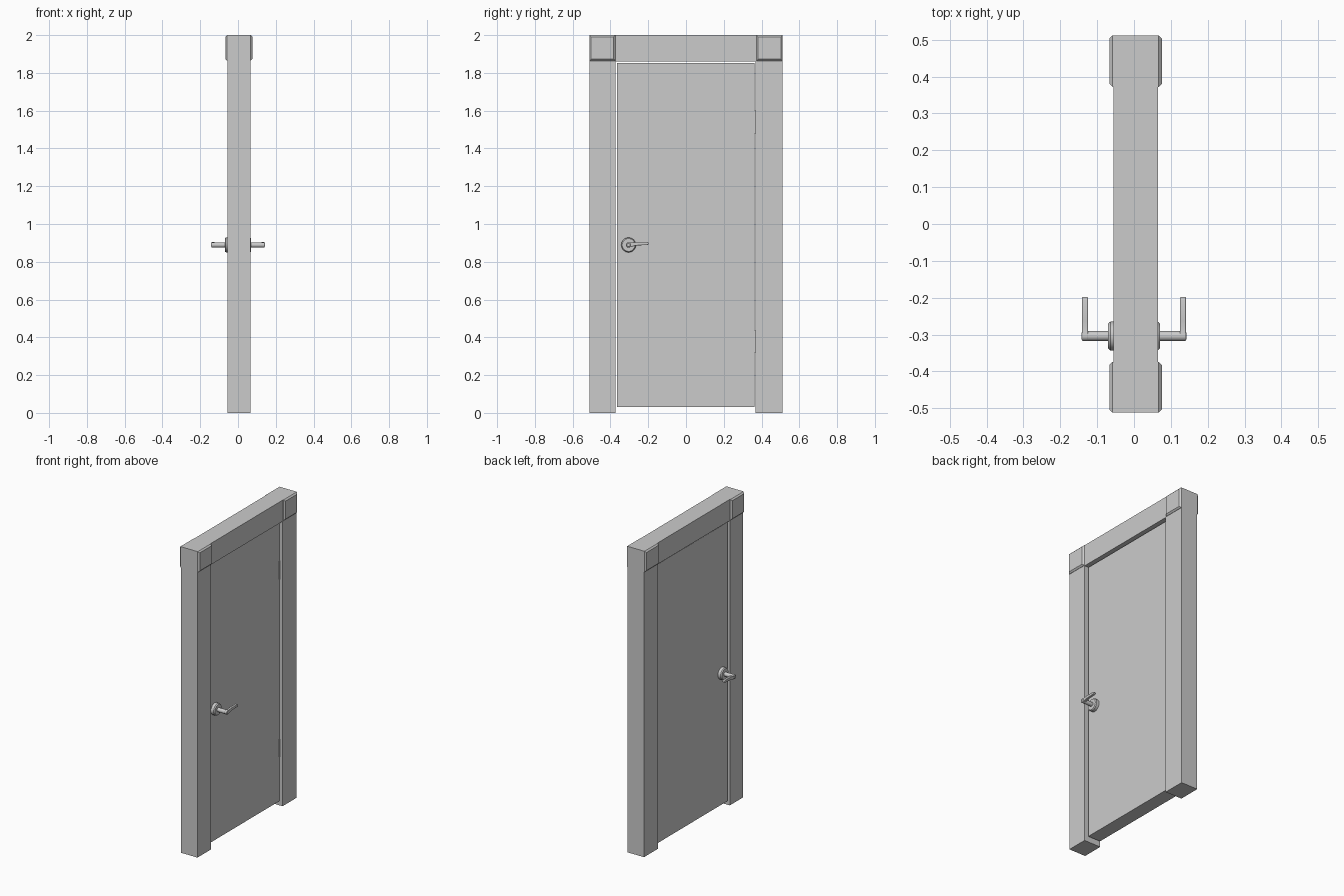
import bpy, bmesh, math
from mathutils import Matrix

if "Cube" in bpy.data.objects:
    bpy.data.objects.remove(bpy.data.objects["Cube"])


def finish(name, bm, smooth=False):
    bmesh.ops.recalc_face_normals(bm, faces=bm.faces)
    me = bpy.data.meshes.new(name)
    bm.to_mesh(me)
    bm.free()
    ob = bpy.data.objects.new(name, me)
    bpy.context.collection.objects.link(ob)
    if smooth:
        bpy.ops.object.select_all(action='DESELECT')
        ob.select_set(True)
        bpy.context.view_layer.objects.active = ob
        bpy.ops.object.shade_smooth_by_angle(angle=math.radians(35))
    return ob


def box(name, x, y, z, chamfer=0.0):
    bm = bmesh.new()
    bmesh.ops.create_cube(bm, size=1)
    for v in bm.verts:
        v.co = [r[0] if c < 0 else r[1] for c, r in zip(v.co, (x, y, z))]
    if chamfer:  # chamfer only the outlines of the front and back faces
        mid = sum(x) / 2
        edges = [e for e in bm.edges
                 if (e.verts[0].co.x - mid) * (e.verts[1].co.x - mid) > 0]
        bmesh.ops.bevel(bm, geom=edges, offset=chamfer, segments=1, affect='EDGES')
    return finish(name, bm)


def lathe_x(name, profile, y, z, segments=32):
    """Revolve (x, radius) points about the x axis."""
    bm = bmesh.new()
    rings = [[bm.verts.new((x, y + r * math.cos(a), z + r * math.sin(a)))
              for a in (2 * math.pi * i / segments for i in range(segments))]
             for x, r in profile]
    for a, b in zip(rings, rings[1:]):
        for i in range(segments):
            j = (i + 1) % segments
            bm.faces.new((a[i], a[j], b[j], b[i]))
    bm.faces.new(rings[0])
    bm.faces.new(rings[-1])
    return finish(name, bm, True)


def lever(name, x0, x1, y, z):
    """Tapered, slightly rising lever with rounded head and tip."""
    pts = []
    for i in range(13):
        a = math.radians(60 + 240 * i / 12)
        pts.append((y + 0.014 * math.cos(a), z + 0.014 * math.sin(a)))
    pts.append((y + 0.04, z - 0.003))
    for i in range(9):
        a = math.radians(-90 + 180 * i / 8)
        pts.append((y + 0.098 + 0.008 * math.cos(a), z + 0.008 + 0.008 * math.sin(a)))
    pts.append((y + 0.04, z + 0.016))
    bm = bmesh.new()
    face = bm.faces.new([bm.verts.new((x0, py, pz)) for py, pz in pts])
    new = bmesh.ops.extrude_face_region(bm, geom=[face])['geom']
    bmesh.ops.translate(bm, vec=(x1 - x0, 0, 0),
                        verts=[v for v in new if isinstance(v, bmesh.types.BMVert)])
    ob = finish(name, bm, True)
    mod = ob.modifiers.new("soft_edges", 'BEVEL')
    mod.width, mod.segments, mod.limit_method = 0.002, 2, 'ANGLE'
    mod.angle_limit = math.radians(50)
    return ob


# Frame: jambs, header and chamfered corner blocks
FRAME_X = (-0.055, 0.065)
for side, y in (("left", (-0.512, -0.374)), ("right", (0.367, 0.512))):
    box(side + "_jamb", FRAME_X, y, (0, 1.866))
for side, y in (("left", (-0.512, -0.374)), ("right", (0.372, 0.512))):
    box(side + "_corner_block", (-0.067, 0.076), y, (1.864, 2.0), 0.009)
box("header", FRAME_X, (-0.376, 0.374), (1.861, 2.0))

# Door panel, recessed in the frame
box("door_panel", (-0.045, 0.045), (-0.364, 0.362), (0.03, 1.852))

# Hinges in the gap on the right-hand side
for name, z in (("lower_hinge", (0.32, 0.435)), ("upper_hinge", (1.48, 1.6))):
    box(name, (-0.04, 0.048), (0.361, 0.3675), z)

# Lever handles on both faces
HY, HZ = -0.304, 0.889
for side, s in (("front", 1), ("back", -1)):
    lathe_x(side + "_handle_rose",
            [(s * 0.044, 0.039), (s * 0.064, 0.039), (s * 0.07, 0.034)], HY, HZ)
    lathe_x(side + "_handle_spindle",
            [(s * 0.06, 0.0135), (s * 0.138, 0.0135), (s * 0.142, 0.009)], HY, HZ, 24)
    lever(side + "_handle_lever", s * 0.125, s * 0.1405, HY, HZ)
